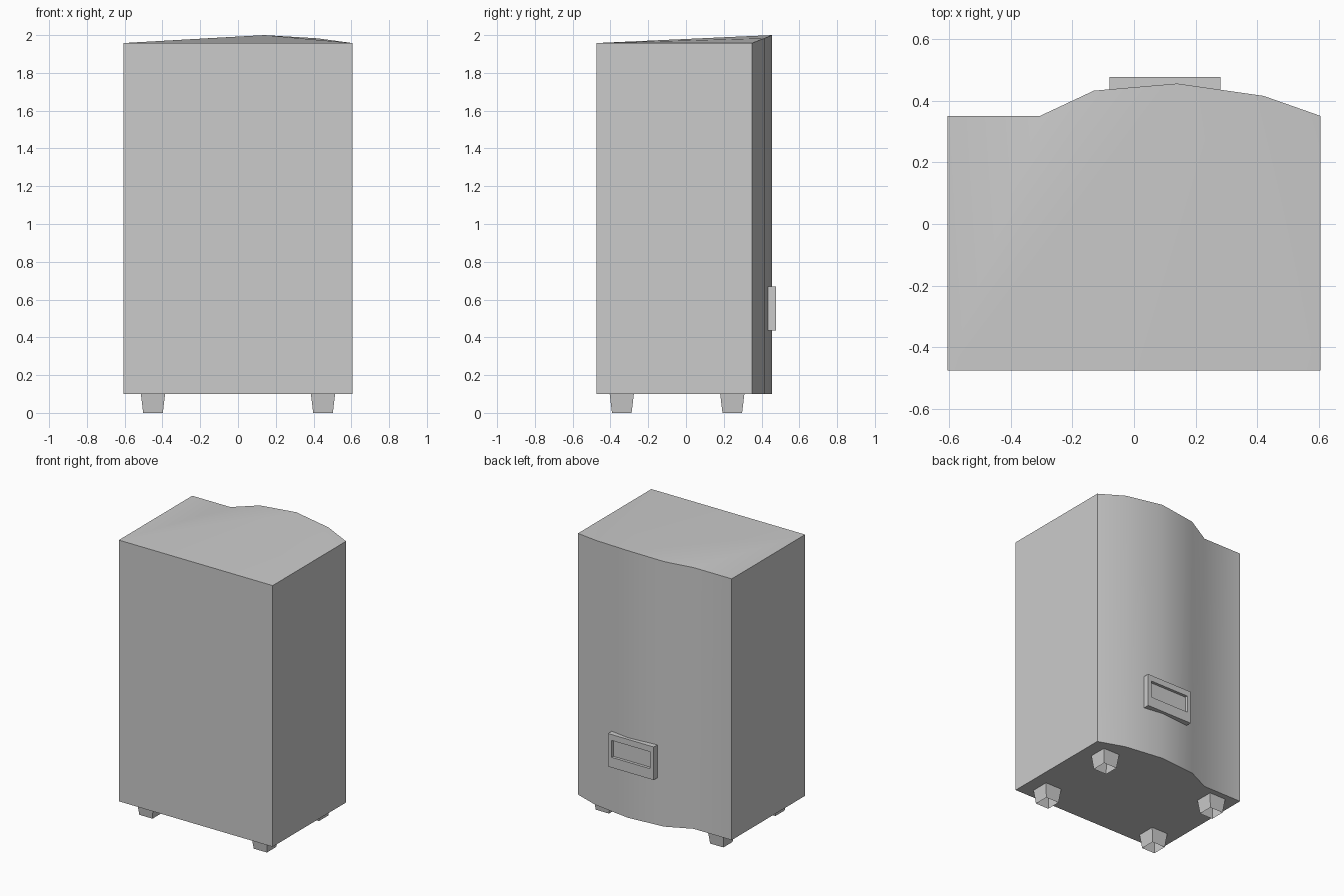
import bpy, bmesh

if "Cube" in bpy.data.objects:
    bpy.data.objects.remove(bpy.data.objects["Cube"])


def finish(name, bm):
    """Turn a bmesh into a named object."""
    bmesh.ops.recalc_face_normals(bm, faces=bm.faces)
    mesh = bpy.data.meshes.new(name)
    bm.to_mesh(mesh)
    bm.free()
    obj = bpy.data.objects.new(name, mesh)
    bpy.context.collection.objects.link(obj)
    return obj


# Cabinet body: plan outline (x, y) with the height of each top corner
outline = [(-0.605, -0.475, 1.958), (0.605, -0.475, 1.958), (0.605, 0.35, 1.958),
           (0.42, 0.415, 1.983), (0.14, 0.455, 2.0), (-0.13, 0.432, 1.985),
           (-0.305, 0.35, 1.958), (-0.605, 0.35, 1.958)]
bm = bmesh.new()
low = [bm.verts.new((x, y, 0.1)) for x, y, z in outline]
top = [bm.verts.new(p) for p in outline]
bm.faces.new(low)
for i in range(8):
    j = (i + 1) % 8
    bm.faces.new((low[i], low[j], top[j], top[i]))
# Lid fans from the two front corners so the back rises gently
for a, b, c in [(0, 1, 4), (1, 2, 3), (1, 3, 4), (0, 4, 5), (0, 5, 6), (0, 6, 7)]:
    bm.faces.new((top[a], top[b], top[c]))
body = finish("cabinet_body", bm)
bpy.context.view_layer.objects.active = body
body.select_set(True)
bpy.ops.object.shade_smooth_by_angle(angle=0.52)
body.select_set(False)


# Tapered feet, hollow underneath
def foot(name, cx, cy):
    bm = bmesh.new()
    corners = [(-1, -1), (1, -1), (1, 1), (-1, 1)]
    lower = [bm.verts.new((cx + 0.052 * x, cy + 0.052 * y, 0)) for x, y in corners]
    upper = [bm.verts.new((cx + 0.064 * x, cy + 0.064 * y, 0.1)) for x, y in corners]
    for i in range(4):
        j = (i + 1) % 4
        bm.faces.new((lower[i], lower[j], upper[j], upper[i]))
    finish(name, bm)


for side, x in (("left", -0.45), ("right", 0.45)):
    foot("front_foot_" + side, x, -0.34)
    foot("back_foot_" + side, x, 0.245)


# Back plate: raised frame around a shallow recess
def ring(bm, x0, x1, z0, z1, y):
    return [bm.verts.new((x, y, z)) for x, z in ((x0, z0), (x1, z0), (x1, z1), (x0, z1))]


bm = bmesh.new()
rings = [ring(bm, -0.08, 0.28, 0.435, 0.67, 0.43),
         ring(bm, -0.08, 0.28, 0.435, 0.67, 0.477),
         ring(bm, -0.052, 0.252, 0.508, 0.628, 0.477),
         ring(bm, -0.052, 0.252, 0.508, 0.628, 0.457)]
for a, b in zip(rings, rings[1:]):
    for i in range(4):
        j = (i + 1) % 4
        bm.faces.new((a[i], a[j], b[j], b[i]))
bm.faces.new(rings[0])
bm.faces.new(rings[-1])
finish("back_plate", bm)
